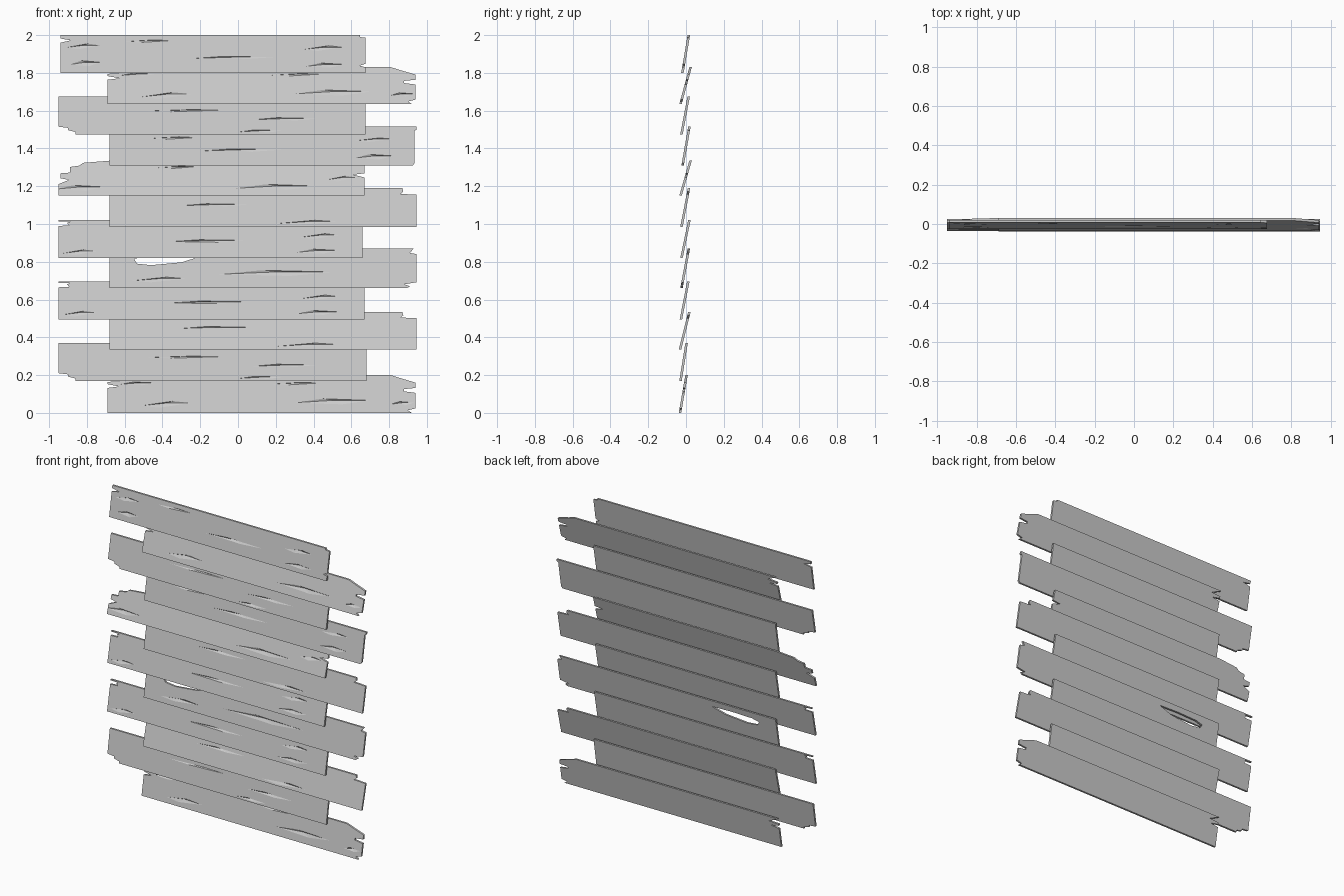
import bpy, bmesh

T = 0.013  # board thickness

# Broken end profiles, bottom to top: (inset from the end, fraction of height)
END = {
    'A': [(.02, 0), (.04, .07), (.0, .12), (.0, .53), (.06, .57), (.06, .63), (.0, .66), (.0, .80), (.08, .92), (.13, 1)],
    'B': [(.09, 0), (.09, .06), (.05, .11), (.05, .17), (.0, .2), (.0, 1)],
    'C': [(.0, 0), (.0, .83), (.085, .85), (.07, .91), (.075, 1)],
    'D': [(.0, 0), (.0, .85), (.055, .86), (.045, .93), (.06, .96), (.0, .97), (.0, 1)],
    'E': [(.05, 0), (.035, .05), (.065, .1), (.0, .15), (.0, .86), (.035, .89), (.015, 1)],
    'F': [(.0, 0), (.0, .33), (.055, .45), (.01, .5), (.01, .64), (.06, .66), (.06, .82), (.11, .86), (.13, .94), (.27, 1)],
    'G': [(.02, 0), (.01, .06), (.01, .9), (.0, .92), (.0, 1)],
    'H': [(.01, 0), (.01, .8), (.065, .86), (.01, .91), (.01, 1)],
}
# Inner end profiles for the boards that are notched there too
INNER = {
    'A': [(.0, 0), (.0, .66), (.06, .70), (.0, .76), (.0, .82), (.07, .84), (.0, 1)],
    'F': [(.0, 0), (.0, .52), (.06, .6), (.0, .64), (.0, 1)],
    'H': [(.0, 0), (.0, .15), (.03, .19), (.0, .24), (.0, .93), (.03, .95), (.03, 1)],
}
# Carved splits: (centre x, height above board bottom, length, width)
CRACKS = {
    'A': [(-.53, .155, .18, .018), (-.38, .045, .26, .035), (.5, .06, .4, .03), (.3, .155, .25, .014), (.87, .05, .12, .02)],
    'B': [(.25, .08, .34, .016), (-.3, .125, .4, .012), (.12, .016, .22, .016)],
    'C': [(-.12, .115, .36, .015), (.36, .022, .32, .026)],
    'D': [(-.15, .09, .4, .014), (.43, .115, .2, .028), (.42, .035, .22, .025), (-.84, .03, .18, .03)],
    'E': [(.2, .08, .6, .03), (-.42, .045, .28, .028), (.45, .17, .3, .014)],
    'F': [(.2, .045, .42, .03), (.55, .09, .16, .03), (-.84, .04, .26, .03), (-.33, .15, .2, .014)],
    'G': [(.02, .08, .42, .016), (.72, .135, .2, .022), (.72, .045, .2, .028), (-.35, .145, .25, .014)],
    'H': [(-.02, .08, .42, .016), (-.82, .14, .18, .03), (-.81, .05, .16, .03), (.45, .13, .2, .028), (.46, .04, .2, .025), (-.48, .168, .24, .014)],
}
# Boards from the ground up: (variant, z bottom, z top, y bottom, y top, x left, x right)
BOARDS = [
    ('A', .00, .20, -.032, .003, -.69, .94), ('B', .17, .37, -.029, .003, -.95, .68),
    ('C', .335, .535, -.032, .018, -.68, .945), ('D', .495, .695, -.027, .012, -.95, .67),
    ('E', .66, .87, -.024, .015, -.68, .945), ('D', .82, 1.02, -.024, .018, -.95, .66),
    ('C', .985, 1.19, -.024, .016, -.68, .945), ('F', 1.15, 1.335, -.029, .024, -.95, .67),
    ('G', 1.31, 1.515, -.018, .018, -.68, .945), ('B', 1.475, 1.675, -.024, .014, -.95, .675),
    ('A', 1.635, 1.83, -.029, .024, -.69, .94), ('H', 1.80, 2.00, -.019, .015, -.95, .675),
]
# Knot hole in one board (x, z)
HOLE = [(-.55, .815), (-.535, .79), (-.46, .782), (-.3, .797), (-.2, .828), (-.35, .832), (-.5, .828)]


def prism(bm, pts, place, d0, d1):
    """Closed slab: outline pts (x, z) between depths d0 and d1."""
    a = [bm.verts.new(place(x, z, d0)) for x, z in pts]
    b = [bm.verts.new(place(x, z, d1)) for x, z in pts]
    bm.faces.new(a)
    bm.faces.new(b[::-1])
    for i in range(len(a)):
        j = (i + 1) % len(a)
        bm.faces.new((a[j], a[i], b[i], b[j]))


def split(bm, x, z, length, w, skew, place):
    """Long eight-sided wedge that carves a split into the front face."""
    l = length / 2
    e = [bm.verts.new(place(*p)) for p in (
        (x - l, z - w * .2, 0), (x - skew * l, z - w / 2, 0),
        (x + l, z + w * .2, 0), (x + skew * l, z + w / 2, 0))]
    for apex, d in ((bm.verts.new(place(x, z, -.01)), 0), (bm.verts.new(place(x, z + w * .2, .008)), 1)):
        for i in range(4):
            f = (e[i], e[(i + 1) % 4], apex)
            bm.faces.new(f[::-1] if d else f)


def make_object(bm, name):
    bmesh.ops.recalc_face_normals(bm, faces=bm.faces)
    me = bpy.data.meshes.new(name)
    bm.to_mesh(me)
    bm.free()
    ob = bpy.data.objects.new(name, me)
    bpy.context.collection.objects.link(ob)
    return ob


for n, (kind, z0, z1, y0, y1, xl, xr) in enumerate(BOARDS):
    h = z1 - z0

    def place(x, z, d):
        return (x, y0 - T / 2 + (y1 - y0) * (z - z0) / h + d, z)

    # Board outline with its broken ends
    right = xr > .9
    outer, inner = END[kind], INNER.get(kind, [(0, 0), (0, 1)])
    rp, lp = (outer, inner) if right else (inner, outer)
    pts = [(xr - i, z0 + v * h) for i, v in rp]
    pts += [(xl + i, z0 + v * h) for i, v in reversed(lp)]
    bm = bmesh.new()
    prism(bm, pts, place, 0, T)
    board = make_object(bm, f"board_{n + 1:02d}", )

    # Carve the splits and the knot hole
    bm = bmesh.new()
    for k, (x, dz, length, w) in enumerate(CRACKS[kind]):
        split(bm, x, z0 + dz, length, w, .3 if k % 2 else -.25, place)
    if kind == 'E':
        prism(bm, HOLE, place, -.02, T + .02)
    cutter = make_object(bm, "split_cutter")
    cutter.hide_render = True
    mod = board.modifiers.new("splits", 'BOOLEAN')
    mod.operation, mod.solver, mod.object = 'DIFFERENCE', 'EXACT', cutter
    mod.use_self = True
    dg = bpy.context.evaluated_depsgraph_get()
    carved = bpy.data.meshes.new_from_object(board.evaluated_get(dg))
    board.modifiers.clear()
    board.data = carved
    bpy.data.objects.remove(cutter)
